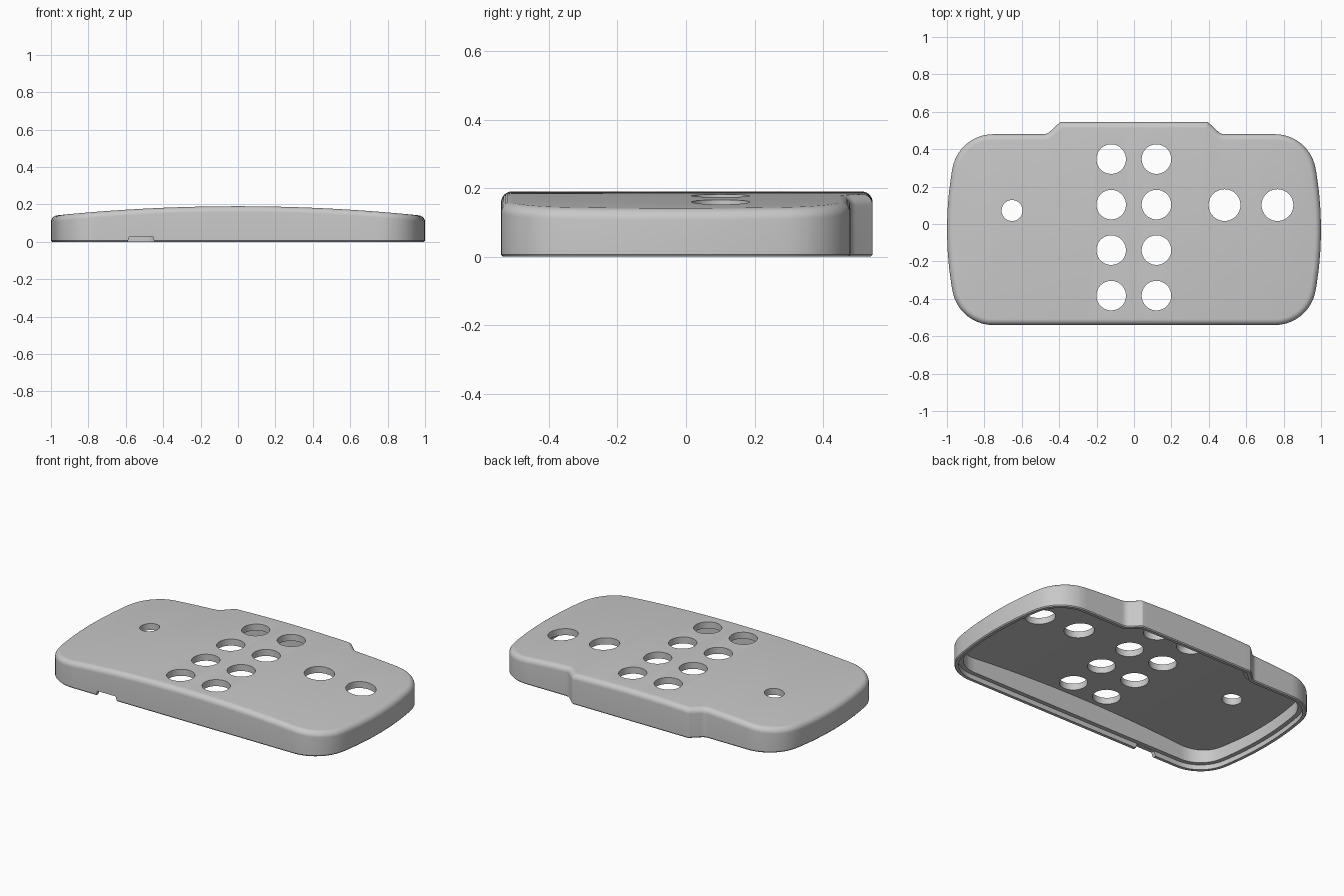
import bpy, bmesh, math
from mathutils import Vector

if "Cube" in bpy.data.objects:
    bpy.data.objects.remove(bpy.data.objects["Cube"])

HEIGHT = 0.19      # crown height at the centre
DROP = 0.052       # how far the crown falls at the ends
ROUND = 0.032      # rounding of the upper edge
WALL = 0.05
RIM = 0.024

# Sharp half outline, counter-clockwise: x, y, corner radius
side = [(1 - 0.07 * (o / 0.51) ** 2, o - 0.03, 0) for o in (-0.3, -0.2, -0.1, 0, 0.1, 0.2, 0.3)]
half = [(0.935, -0.54, 0.22)] + side + [(0.935, 0.48, 0.22), (0.465, 0.48, 0.05), (0.395, 0.545, 0.015)]
outline = half + [(-x, y, r) for x, y, r in reversed(half)]


def loop_points(inset):
    """Outline moved inward, with its corners rounded."""
    pts = [Vector((x, y, 0)) for x, y, r in outline]
    n = len(pts)
    moved, turn = [], []
    for i, p in enumerate(pts):
        d1 = (p - pts[i - 1]).normalized()
        d2 = (pts[(i + 1) % n] - p).normalized()
        n1, n2 = Vector((-d1.y, d1.x, 0)), Vector((-d2.y, d2.x, 0))
        moved.append(p + (n1 + n2) * inset / (1 + n1.dot(n2)))
        turn.append(d1.cross(d2).z)
    result = []
    for i, v in enumerate(moved):
        base = outline[i][2]
        if base == 0:
            result.append(v)
            continue
        r = max(base - inset, 0.004) if turn[i] > 0 else base + inset
        a = (moved[i - 1] - v).normalized()
        b = (moved[(i + 1) % n] - v).normalized()
        h = a.angle(b) / 2
        centre = v + (a + b).normalized() * r / math.sin(h)
        start = (v + a * r / math.tan(h) - centre).normalized()
        end = (v + b * r / math.tan(h) - centre).normalized()
        steps = 14 if base > 0.1 else 6
        result += [centre + start.slerp(end, k / steps).normalized() * r for k in range(steps + 1)]
    return result


def new_object(name, bm):
    bmesh.ops.recalc_face_normals(bm, faces=bm.faces)
    mesh = bpy.data.meshes.new(name)
    bm.to_mesh(mesh)
    bm.free()
    obj = bpy.data.objects.new(name, mesh)
    bpy.context.collection.objects.link(obj)
    return obj


# Section from the ceiling, down inside, round the stepped rim, up and over
section = [(WALL, HEIGHT - 0.04), (WALL, 0.03), (RIM, 0.03), (RIM, 0), (0.005, 0), (0, 0.006)]
for k in range(8):
    t = k / 7 * math.pi / 2
    section.append((ROUND * (1 - math.cos(t)), HEIGHT - ROUND + ROUND * math.sin(t)))

bm = bmesh.new()
rings = []
for inset, z in section:
    rings.append([bm.verts.new((p.x, p.y, z)) for p in loop_points(inset)])
for lower, upper in zip(rings, rings[1:]):
    for i in range(len(lower)):
        j = (i + 1) % len(lower)
        bm.faces.new((lower[i], lower[j], upper[j], upper[i]))
bm.faces.new(rings[0])
bm.faces.new(rings[-1])

# Slice across the length, then bend the crown
slices = 40
for k in range(1, slices):
    geom = bm.verts[:] + bm.edges[:] + bm.faces[:]
    bmesh.ops.bisect_plane(bm, geom=geom, dist=1e-5, plane_co=(-1 + 2 * k / slices + 0.0007, 0, 0),
                           plane_no=(1, 0, 0))
for v in bm.verts:
    if v.co.z > 0.06:
        v.co.z -= DROP * v.co.x ** 2
cover = new_object("cover_shell", bm)

# Button holes and the notch in the front rim
holes = [(x, 0.347 - 0.2433 * row, 0.079) for x in (-0.122, 0.12) for row in range(4)]
holes += [(0.484, 0.101, 0.085), (0.767, 0.101, 0.085), (-0.652, 0.072, 0.056)]
bm = bmesh.new()
for x, y, r in holes:
    made = bmesh.ops.create_cone(bm, cap_ends=True, segments=48, radius1=r, radius2=r, depth=0.3)
    bmesh.ops.translate(bm, verts=made["verts"], vec=(x, y, 0.2))
notch = bmesh.ops.create_cube(bm, size=1)["verts"]
for v in notch:
    width = 0.062 if v.co.z > 0 else 0.078
    v.co = (-0.518 + math.copysign(width, v.co.x), -0.54 + v.co.y * 0.09, 0.029 if v.co.z > 0 else -0.02)
cutter = new_object("hole_cutter", bm)
cutter.hide_render = True

cut = cover.modifiers.new("holes", "BOOLEAN")
cut.operation = "DIFFERENCE"
cut.solver = "EXACT"
cut.object = cutter
bpy.context.view_layer.objects.active = cover
cover.select_set(True)
bpy.ops.object.modifier_apply(modifier=cut.name)
bpy.data.objects.remove(cutter)

# Plain grey plastic
grey = bpy.data.materials.new("grey_plastic")
grey.use_nodes = True
colour = (0.58, 0.58, 0.58, 1)
grey.diffuse_color = colour
grey.node_tree.nodes["Principled BSDF"].inputs["Base Color"].default_value = colour
cover.data.materials.clear()
cover.data.materials.append(grey)

bpy.ops.object.shade_smooth_by_angle(angle=math.radians(30))
